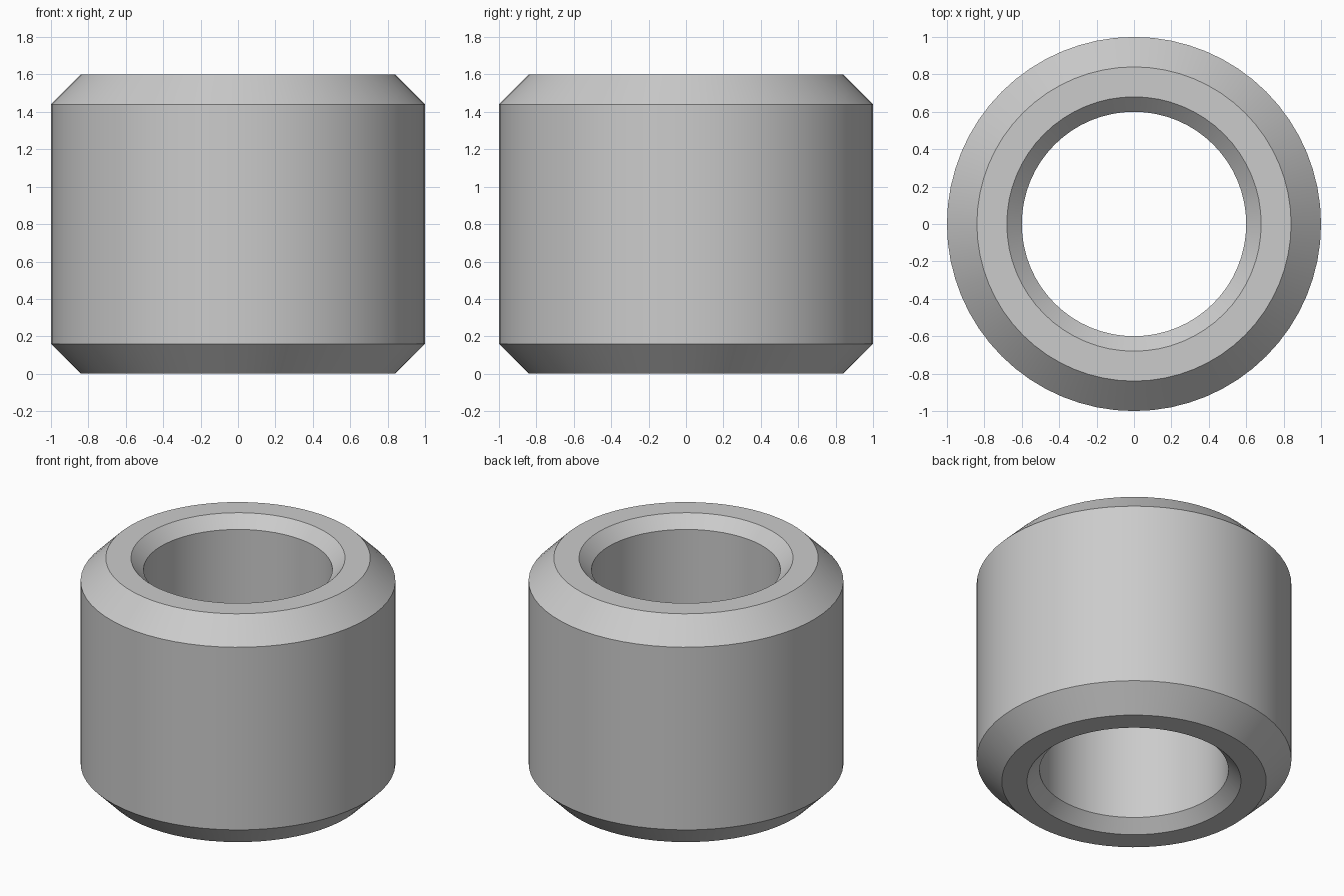
import bpy
import bmesh
import math

if "Cube" in bpy.data.objects:
    bpy.data.objects.remove(bpy.data.objects["Cube"], do_unlink=True)

SIDES = 64

# Plain grey material
grey = bpy.data.materials.new("light_grey")
grey.use_nodes = True
colour = (0.6, 0.6, 0.6, 1)
grey.diffuse_color = colour
grey.node_tree.nodes["Principled BSDF"].inputs["Base Color"].default_value = colour

# Lower half of the sleeve section as (radius, height), mirrored for the top
height = 1.6
lower = [(0.6, 0.08), (0.68, 0), (0.84, 0), (1, 0.16)]
section = lower + [(r, height - z) for r, z in reversed(lower)]

# Rings of vertices around z, joined into a closed tube
bm = bmesh.new()
rings = []
for r, z in section:
    angles = [2 * math.pi * i / SIDES for i in range(SIDES)]
    rings.append([bm.verts.new((r * math.cos(a), r * math.sin(a), z)) for a in angles])
for k, ring in enumerate(rings):
    following = rings[(k + 1) % len(rings)]
    for i in range(SIDES):
        j = (i + 1) % SIDES
        bm.faces.new((ring[i], ring[j], following[j], following[i]))
bmesh.ops.recalc_face_normals(bm, faces=bm.faces)

mesh = bpy.data.meshes.new("chamfered_sleeve")
bm.to_mesh(mesh)
bm.free()
mesh.materials.append(grey)
sleeve = bpy.data.objects.new("chamfered_sleeve", mesh)
bpy.context.collection.objects.link(sleeve)

# Smooth round walls with crisp chamfer edges
bpy.context.view_layer.objects.active = sleeve
sleeve.select_set(True)
bpy.ops.object.shade_smooth_by_angle(angle=math.radians(30))
